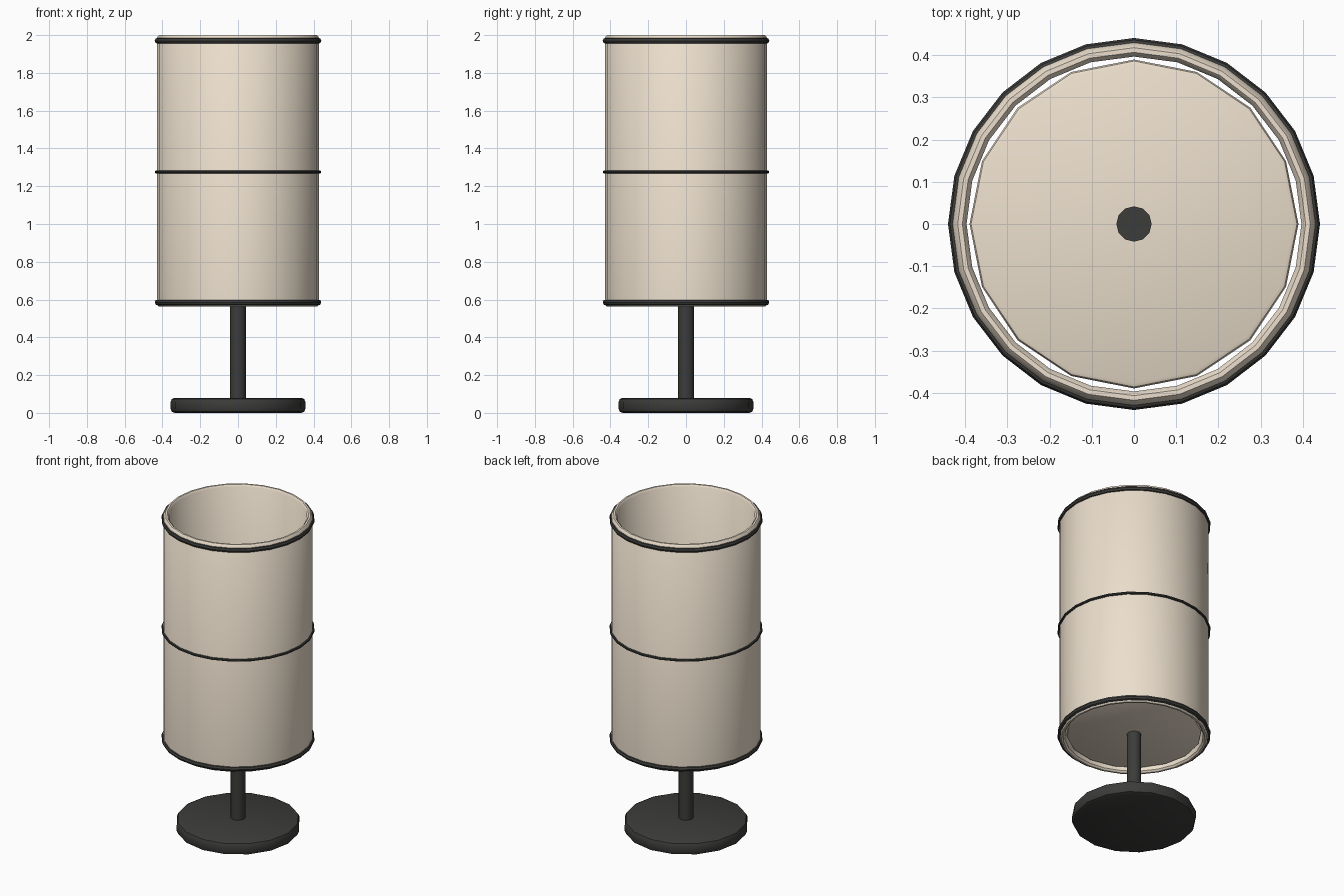
import bpy, math

if "Cube" in bpy.data.objects:
    bpy.data.objects.remove(bpy.data.objects["Cube"])

def material(name, color):
    m = bpy.data.materials.new(name)
    m.diffuse_color = color
    m.use_nodes = True
    m.node_tree.nodes["Principled BSDF"].inputs["Base Color"].default_value = m.diffuse_color
    return m

DARK = material("dark_metal", (0.045, 0.045, 0.043, 1))
CREAM = material("cream_fabric", (0.84, 0.74, 0.61, 1))

def lathe(name, profile, sides, mat, closed=False):
    """Revolve (radius, z) points; caps the ends unless the profile is a closed loop."""
    verts, faces, n = [], [], len(profile)
    for r, z in profile:
        for i in range(sides):
            a = math.pi / 2 + math.tau * i / sides
            verts.append((r * math.cos(a), r * math.sin(a), z))
    for k in range(n if closed else n - 1):
        a, b = k * sides, (k + 1) % n * sides
        for i in range(sides):
            j = (i + 1) % sides
            faces.append((a + i, a + j, b + j, b + i))
    if not closed:
        faces.append(tuple(reversed(range(sides))))
        faces.append(tuple(range((n - 1) * sides, n * sides)))
    mesh = bpy.data.meshes.new(name)
    mesh.from_pydata(verts, [], faces)
    mesh.materials.append(mat)
    ob = bpy.data.objects.new(name, mesh)
    bpy.context.collection.objects.link(ob)
    bpy.ops.object.select_all(action='DESELECT')
    ob.select_set(True)
    bpy.context.view_layer.objects.active = ob
    bpy.ops.object.shade_smooth_by_angle(angle=math.radians(40))
    return ob

def disc(name, r, z0, z1, b, sides, mat):
    """Solid disc with rounded rims."""
    c = b * 0.3
    return lathe(name, [(r - b, z0), (r - c, z0 + c), (r, z0 + b),
                        (r, z1 - b), (r - c, z1 - c), (r - b, z1)], sides, mat)

def ring(name, major, minor, z, mat):
    pts = [(major + minor * math.cos(math.tau * k / 8),
            z + minor * math.sin(math.tau * k / 8)) for k in range(8)]
    return lathe(name, pts, 24, mat, closed=True)

# Foot and stem
disc("base", 0.357, 0.0, 0.08, 0.022, 16, DARK)
lathe("stem", [(0.042, 0.06), (0.042, 0.62)], 12, DARK)

# Floor plate inside the shade
disc("shade_floor", 0.39, 0.585, 0.615, 0.012, 16, CREAM)

# Hollow shade wall with softened rims
lathe("shade", [(0.397, 0.572), (0.407, 0.562), (0.418, 0.562), (0.43, 0.575),
                (0.43, 1.985), (0.418, 2.0), (0.407, 2.0), (0.397, 1.988)],
      24, CREAM, closed=True)

# Trim rings
ring("lower_trim", 0.425, 0.016, 0.585, DARK)
ring("middle_trim", 0.433, 0.008, 1.275, DARK)
ring("upper_trim", 0.425, 0.016, 1.97, DARK)
